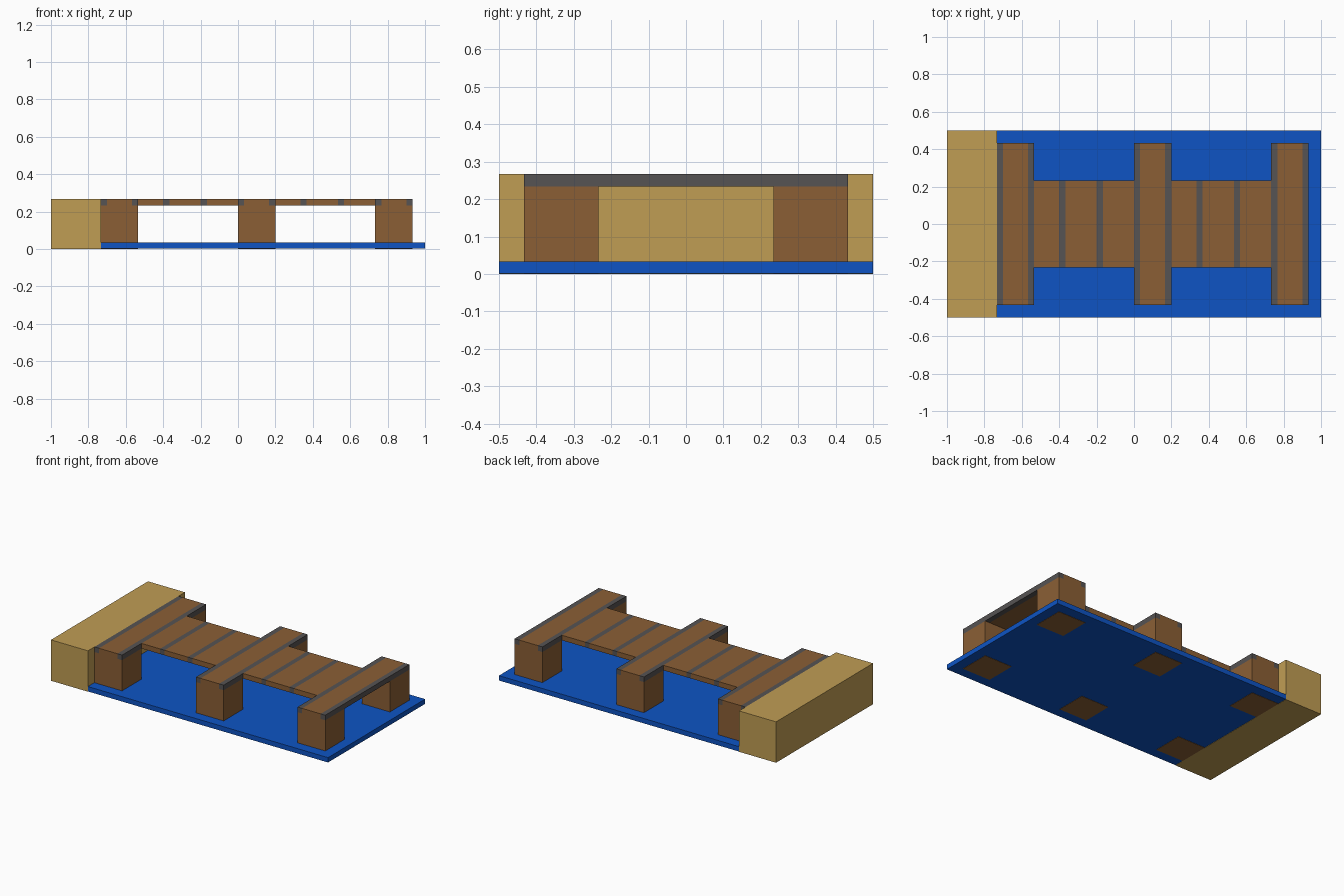
import bpy
import bmesh

cube = bpy.data.objects.get("Cube")
if cube:
    bpy.data.objects.remove(cube, do_unlink=True)

U = 1 / 30  # building unit: the model is 60 units long


def material(name, rgb):
    lin = [(c / 255 / 12.92) if c < 11 else ((c / 255 + 0.055) / 1.055) ** 2.4 for c in rgb]
    m = bpy.data.materials.new(name)
    m.diffuse_color = (*lin, 1)
    m.use_nodes = True
    m.node_tree.nodes["Principled BSDF"].inputs["Base Color"].default_value = (*lin, 1)
    return m


SAND = material("sand", (192, 157, 84))
WOOD = material("brown wood", (139, 95, 53))
GREY = material("dark grey", (86, 83, 83))
BLUE = material("water blue", (14, 84, 196))


def box(name, mat, x, y, z):
    """Box spanning the given (low, high) ranges, in building units."""
    bm = bmesh.new()
    bmesh.ops.create_cube(bm, size=1)
    for v in bm.verts:
        for i, (lo, hi) in enumerate((x, y, z)):
            v.co[i] = (hi if v.co[i] > 0 else lo) * U
    mesh = bpy.data.meshes.new(name)
    bm.to_mesh(mesh)
    bm.free()
    mesh.materials.append(mat)
    obj = bpy.data.objects.new(name, mesh)
    bpy.context.collection.objects.link(obj)
    return obj


# Shore block and water slab (the slab sits a hair above the post feet)
box("shore", SAND, (-30, -22), (-15, 15), (0, 8))
box("water", BLUE, (-22, 30), (-15, 15), (0.05, 1))

# Three trestles: two posts carrying a cross beam with grey edges
for n, x in enumerate((-22, 0, 22), 1):
    box(f"post_front_{n}", WOOD, (x, x + 6), (-13, -7), (0, 7))
    box(f"post_back_{n}", WOOD, (x, x + 6), (7, 13), (0, 7))
    box(f"beam_{n}", WOOD, (x + 1, x + 5), (-13, 13), (7, 8))
    box(f"beam_edge_right_{n}", GREY, (x, x + 1), (-13, 13), (7, 8))
    box(f"beam_edge_left_{n}", GREY, (x + 5, x + 6), (-13, 13), (7, 8))

# Two deck spans: boards separated by grey gap strips
for n, (start, end, gaps) in enumerate(((-16, 0, (-12, -6)), (6, 22, (10, 16))), 1):
    x = start
    for k, g in enumerate((*gaps, end), 1):
        box(f"deck_{n}_board_{k}", WOOD, (x, g), (-7, 7), (7, 8))
        if g != end:
            box(f"deck_{n}_strip_{k}", GREY, (g, g + 1), (-7, 7), (7, 8))
        x = g + 1
